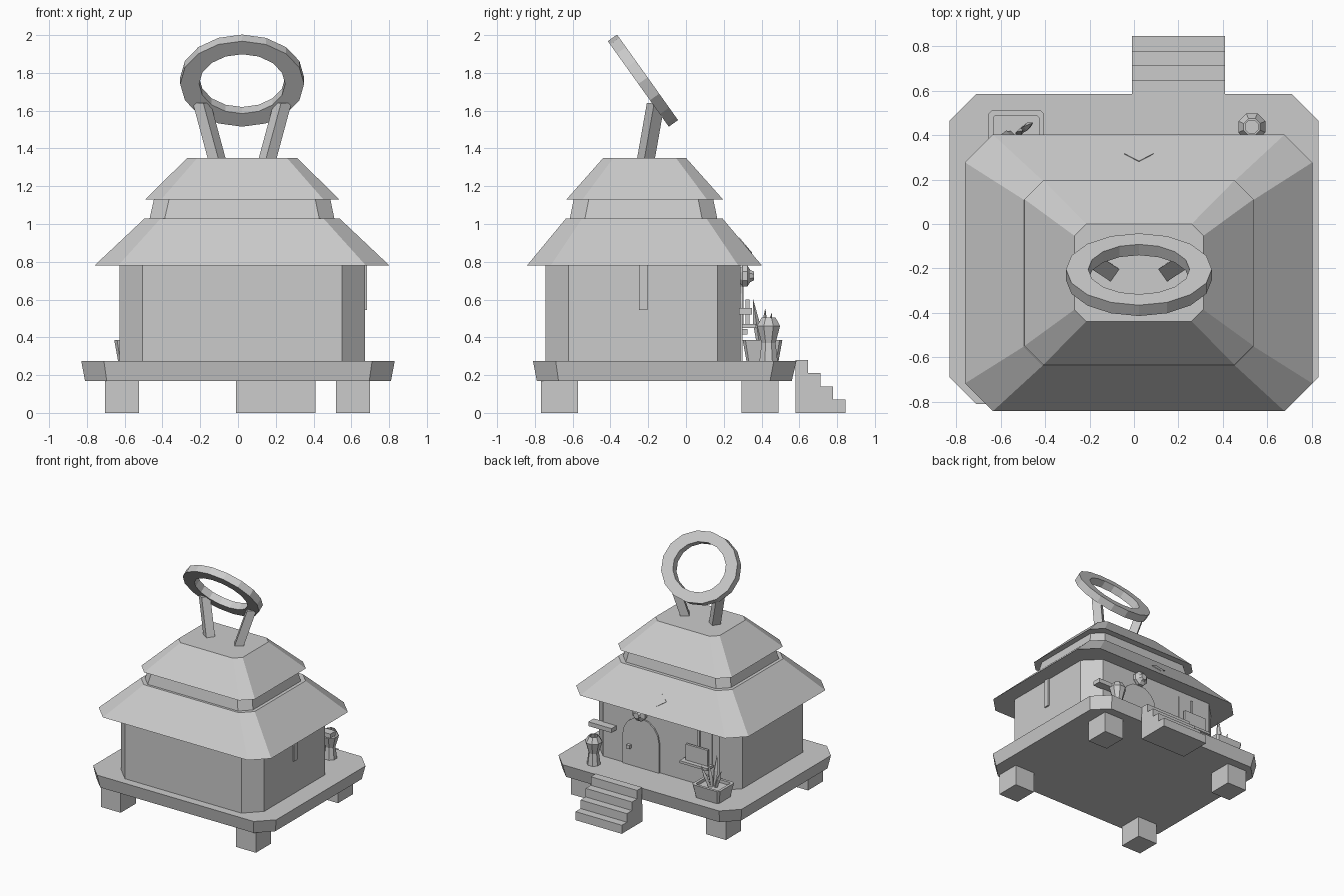
import bpy, bmesh
from math import sin, cos, pi, radians
from mathutils import Vector, Euler

cube = bpy.data.objects.get("Cube")
if cube:
    bpy.data.objects.remove(cube, do_unlink=True)

grey = bpy.data.materials.new("plain_grey")
grey.use_nodes = True
grey.diffuse_color = (0.6, 0.6, 0.6, 1)
grey.node_tree.nodes["Principled BSDF"].inputs["Base Color"].default_value = (0.6, 0.6, 0.6, 1)


def loft(name, rings, closed=False):
    """Skin a list of equal point rings; cap the ends, or join them if closed."""
    bm = bmesh.new()
    rows = [[bm.verts.new(p) for p in ring] for ring in rings]
    n = len(rows[0])
    pairs = list(zip(rows, rows[1:]))
    if closed:
        pairs.append((rows[-1], rows[0]))
    else:
        bm.faces.new(rows[0])
        bm.faces.new(rows[-1])
    for a, b in pairs:
        for i in range(n):
            j = (i + 1) % n
            bm.faces.new((a[i], a[j], b[j], b[i]))
    bmesh.ops.recalc_face_normals(bm, faces=bm.faces)
    mesh = bpy.data.meshes.new(name)
    bm.to_mesh(mesh)
    bm.free()
    mesh.materials.append(grey)
    obj = bpy.data.objects.new(name, mesh)
    bpy.context.collection.objects.link(obj)
    return obj


def rect(x0, x1, y0, y1, z):
    return [(x0, y0, z), (x1, y0, z), (x1, y1, z), (x0, y1, z)]


def chamfered(x0, x1, y0, y1, c, z):
    return [(x0 + c, y0, z), (x1 - c, y0, z), (x1, y0 + c, z), (x1, y1 - c, z),
            (x1 - c, y1, z), (x0 + c, y1, z), (x0, y1 - c, z), (x0, y0 + c, z)]


def circle(x, y, z, rx, ry, n, turn=0.0):
    return [(x + rx * cos(2 * pi * i / n + turn), y + ry * sin(2 * pi * i / n + turn), z)
            for i in range(n)]


def box(name, x0, x1, y0, y1, z0, z1):
    return loft(name, [rect(x0, x1, y0, y1, z0), rect(x0, x1, y0, y1, z1)])


# Raised deck on four legs
loft("deck", [chamfered(-.81, .81, -.79, .56, .115, .17),
              chamfered(-.83, .83, -.81, .585, .12, .275)])
for side, x in (("right", -.615), ("left", .61)):
    for end, y in (("front", -.67), ("back", .393)):
        box(f"{end}_{side}_leg", x - .09, x + .09, y - .098, y + .098, 0, .175)

# Stairs: stepped side profile swept across the width
profile = [(.58, 0), (.845, 0)]
y = .845
for k in range(4):
    z = .07 * (k + 1)
    profile += [(y, z), (y - .066, z)]
    y -= .066
loft("stairs", [[(x, py, pz) for py, pz in profile] for x in (-.01, .41)])

# House body
loft("walls", [chamfered(-.627, .672, -.743, .288, .122, z) for z in (.27, .79)])

# Two-tier roof with a tapered neck between
loft("lower_roof", [chamfered(-.76, .802, -.842, .402, .125, .78),
                    chamfered(-.494, .537, -.635, .193, .085, 1.03)])
loft("roof_neck", [chamfered(-.47, .512, -.617, .167, .08, 1.02),
                   chamfered(-.443, .487, -.593, .143, .08, 1.14)])
loft("upper_roof", [chamfered(-.492, .537, -.633, .196, .085, 1.13),
                    chamfered(-.268, .312, -.438, 0, .053, 1.35)])

# Flush diamond plate on the back roof slope
slope = Vector((0, -.209, .25)).normalized()
out = Vector((0, .25, .209)).normalized()
centre = Vector((.022, .314, .885))
across = Vector((.065, 0, 0))
diamond = [centre + across, centre + slope * .053, centre - across, centre - slope * .053]
loft("roof_diamond", [[p - out * .004 for p in diamond], [p + out * .004 for p in diamond]])

# Tilted ring on two leaning struts
sections = [(.328, .278, -.03), (.328, .278, .03), (.228, .193, .03), (.228, .193, -.03)]
ring = loft("roof_ring", [circle(0, 0, z, rx, ry, 16) for rx, ry, z in sections], closed=True)
ring.location = (.022, -.228, 1.759)
ring.rotation_euler = (radians(-54.5), 0, 0)
for side, s in (("right", -1), ("left", 1)):
    turn = pi / 4 + s * radians(35)
    loft(f"{side}_strut", [circle(.022 + s * .133, -.213, 1.34, .048, .048, 4, turn),
                           circle(.022 + s * .214, -.16, 1.64, .048, .048, 4, turn)])

# Arched door with knob
arch = [(.035, .275), (.365, .275)]
arch += [(.2 + .165 * cos(pi * i / 8), .515 + .165 * sin(pi * i / 8)) for i in range(9)]
loft("door", [[(x, y, z) for x, z in arch] for y in (.28, .3)])
box("door_knob", .285, .315, .295, .325, .415, .445)

# Round lamp above the door
lamp = [(.035, .28), (.06, .3), (.06, .325), (.035, .34), (.025, .36)]
loft("door_lamp", [[(x, y, z) for x, z, _ in circle(.2, .725, 0, r, r, 8, pi / 8)]
                   for r, y in lamp])

# Wall shelf beside the door
box("wall_shelf", .43, .64, .28, .35, .52, .555)

# Window with sill, mullion and standing panel
box("window_pane", -.44, -.2, .28, .294, .47, .73)
box("window_mullion", -.335, -.315, .28, .305, .47, .73)
box("window_sill", -.45, -.2, .28, .37, .45, .47)
box("window_panel", -.43, -.23, .315, .335, .45, .6)

# Narrow strip hanging on the side wall
box("wall_strip", .66, .684, -.25, -.205, .545, .79)

# Faceted vase
vase = [(.052, .275), (.04, .37), (.066, .46), (.04, .505), (.032, .505), (.045, .46)]
loft("vase", [circle(.53, .437, z, r, r, 8, pi / 8) for r, z in vase])

# Planter tub with rim, soil and pointed leaves
loft("planter", [chamfered(-.635, -.425, .32, .49, .012, .275),
                 chamfered(-.655, -.405, .3, .51, .015, .385),
                 chamfered(-.633, -.427, .322, .488, .01, .385),
                 chamfered(-.633, -.427, .322, .488, .01, .36)])
leaves = [(-.53, .355, .6), (-.455, .455, .53), (-.6, .4, .5), (-.5, .42, .55)]
for k, tip in enumerate(leaves):
    base_x, base_y = -.53 + (tip[0] + .53) * .3, .405 + (tip[1] - .405) * .3
    mid_x, mid_y = (base_x + tip[0]) / 2, (base_y + tip[1]) / 2
    loft(f"leaf_{k + 1}", [circle(base_x, base_y, .355, .014, .014, 4),
                           circle(mid_x, mid_y, (.355 + tip[2]) / 2, .018, .018, 4),
                           circle(*tip, .001, .001, 4)])
